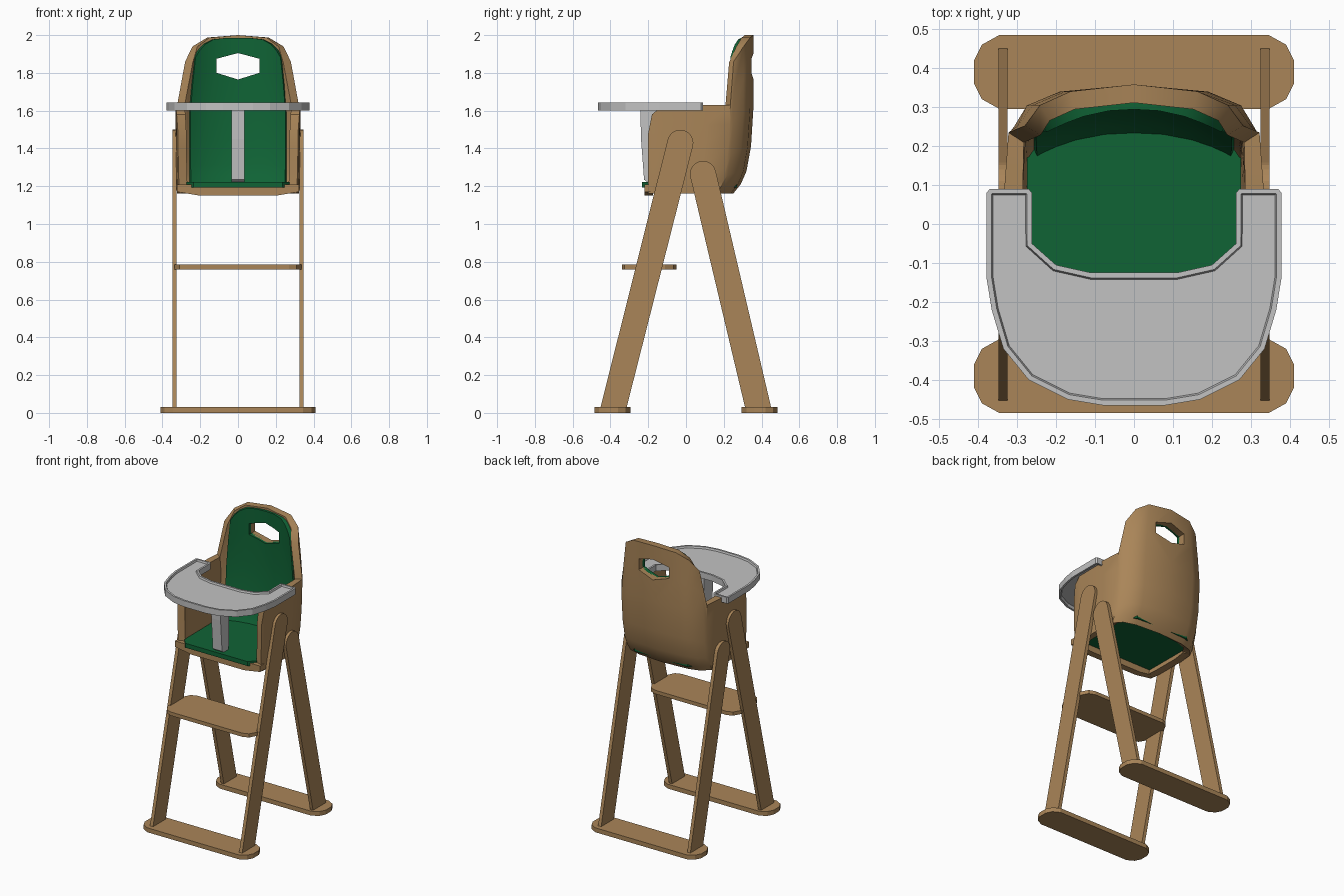
import bpy, bmesh, math

if "Cube" in bpy.data.objects:
    bpy.data.objects.remove(bpy.data.objects["Cube"])


def material(name, rgb):
    m = bpy.data.materials.new(name)
    m.diffuse_color = (*rgb, 1)
    m.use_nodes = True
    m.node_tree.nodes["Principled BSDF"].inputs["Base Color"].default_value = m.diffuse_color
    return m


WOOD = material("wood", (0.40, 0.235, 0.098))
GREEN = material("green_fabric", (0.005, 0.125, 0.036))
GREY = material("grey_plastic", (0.54, 0.54, 0.54))


def finish(name, bm, mat):
    mesh = bpy.data.meshes.new(name)
    bm.to_mesh(mesh)
    bm.free()
    mesh.materials.append(mat)
    ob = bpy.data.objects.new(name, mesh)
    bpy.context.collection.objects.link(ob)
    return ob


def activate(ob):
    bpy.ops.object.select_all(action='DESELECT')
    ob.select_set(True)
    bpy.context.view_layer.objects.active = ob


def prism_bm(pts, axis, lo, hi):
    """Extrude a 2D outline along an axis."""
    place = {'x': lambda a, b, h: (h, a, b),
             'y': lambda a, b, h: (a, h, b),
             'z': lambda a, b, h: (a, b, h)}[axis]
    bm = bmesh.new()
    low = [bm.verts.new(place(a, b, lo)) for a, b in pts]
    top = [bm.verts.new(place(a, b, hi)) for a, b in pts]
    bm.faces.new(low[::-1])
    bm.faces.new(top)
    n = len(pts)
    for i in range(n):
        j = (i + 1) % n
        bm.faces.new((low[i], low[j], top[j], top[i]))
    bmesh.ops.recalc_face_normals(bm, faces=bm.faces[:])
    return bm


def prism(name, pts, axis, lo, hi, mat):
    return finish(name, prism_bm(pts, axis, lo, hi), mat)


def mirrored(half):
    """Close a half outline by mirroring it across x = 0."""
    return half + [(-x, y) for x, y in reversed(half)]


def sheet(name, cols, thick, mat, cutter):
    """Curved sheet from columns of points, thickened inwards and cut."""
    bm = bmesh.new()
    v = [[bm.verts.new(p) for p in c] for c in cols]
    for a, b in zip(v, v[1:]):
        for r in range(len(a) - 1):
            bm.faces.new((a[r], b[r], b[r + 1], a[r + 1]))
    ob = finish(name, bm, mat)
    activate(ob)
    s = ob.modifiers.new("thickness", 'SOLIDIFY')
    s.thickness = thick
    s.offset = -1
    bpy.ops.object.modifier_apply(modifier=s.name)
    b = ob.modifiers.new("hole", 'BOOLEAN')
    b.object = cutter
    b.operation = 'DIFFERENCE'
    b.solver = 'EXACT'
    bpy.ops.object.modifier_apply(modifier=b.name)
    bpy.ops.object.shade_smooth_by_angle(angle=math.radians(40))
    return ob


# Floor bars
for name, s in (("front_foot", -1), ("rear_foot", 1)):
    half = [(0.345, 0.295), (0.39, 0.32), (0.41, 0.36),
            (0.41, 0.42), (0.39, 0.46), (0.345, 0.485)]
    prism(name, mirrored([(x, s * y) for x, y in half]), 'z', 0, 0.03, WOOD)


# Legs: flat planks with rounded tops
def leg(name, yb, yc, zc, r):
    a = math.atan2(zc - 0.02, yc - yb)
    pts = [(yb - r, 0.015), (yb + r, 0.015)]
    for i in range(13):
        t = a - math.pi / 2 + math.pi * i / 12
        pts.append((yc + r * math.cos(t), zc + r * math.sin(t)))
    for side, lo, hi in (("right", 0.325, 0.348), ("left", -0.348, -0.325)):
        prism(f"{name}_{side}", pts, 'x', lo, hi, WOOD)


leg("front_leg", -0.387, -0.03, 1.43, 0.069)
leg("rear_leg", 0.385, 0.09, 1.265, 0.069)

# Footrest
prism("footrest", mirrored([(0.27, -0.34), (0.31, -0.325), (0.335, -0.28),
                            (0.335, -0.11), (0.31, -0.065), (0.27, -0.05)]),
      'z', 0.76, 0.785, WOOD)

# Cutter for the grip hole
cutter = prism("grip_cutter", [(0, 1.765), (0.113, 1.80), (0.113, 1.875),
                               (0, 1.905), (-0.113, 1.875), (-0.113, 1.80)],
               'y', 0.1, 0.6, WOOD)
cutter.hide_render = True

STEPS = (0, 0.06, 0.14, 0.3, 0.55, 0.78, 1)


def inward(z):
    """How far the back curves in towards the bottom."""
    return 0.09 * math.exp(-(z - 1.16) / 0.09) + 0.02 * max(0, 1.6 - z) / 0.45


def taper(z):
    return 1 - 0.4 * max(0, z - 1.63) - 0.25 * inward(z)


# Seat shell: sides and tall back (x, y, top height of each column)
half = [(0.318, -0.20, 1.48), (0.325, -0.18, 1.58), (0.33, -0.13, 1.622),
        (0.332, 0.10, 1.63), (0.322, 0.235, 1.63), (0.308, 0.252, 1.86),
        (0.275, 0.305, 1.94), (0.19, 0.34, 1.987)]
plan = half + [(0, 0.358, 2.0)] + [(-x, y, z) for x, y, z in reversed(half)]
cols = []
for x, y, top in plan:
    col = []
    for t in STEPS:
        z = 1.162 + t * (top - 1.162)
        col.append((x * taper(z), y - inward(z) * max(0, y) / 0.36, z))
    cols.append(col)
sheet("seat_shell", cols, 0.047, WOOD, cutter)

# Back cushion lining the shell
cols = []
for f in (1, 0.92, 0.8, 0.6, 0.3, 0, -0.3, -0.6, -0.8, -0.92, -1):
    top = 1.985 - 0.10 * abs(f) ** 5
    col = []
    for t in STEPS:
        z = 1.20 + t * (top - 1.20)
        y = 0.322 - 0.062 * abs(f) ** 2.3 - 0.9 * inward(z)
        col.append((0.265 * f * taper(z), y, z))
    cols.append(col)
sheet("back_cushion", cols, 0.028, GREEN, cutter)
bpy.data.objects.remove(cutter)

# Seat cushion and wooden front rail
prism("seat_cushion", mirrored([(0.235, -0.232), (0.272, -0.19), (0.275, 0.2),
                                (0.20, 0.27)]), 'z', 1.192, 1.222, GREEN)
prism("front_rail", mirrored([(0.20, 1.15), (0.322, 1.17), (0.322, 1.21),
                              (0.25, 1.21)]), 'y', -0.22, -0.175, WOOD)

# Tray with raised rim and hollow underside
bm = prism_bm(mirrored([(0.08, -0.465), (0.17, -0.45), (0.27, -0.40),
                        (0.335, -0.32), (0.365, -0.22), (0.378, -0.14),
                        (0.378, 0.08), (0.37, 0.09), (0.27, 0.09),
                        (0.262, 0.08), (0.262, -0.05), (0.20, -0.105),
                        (0.11, -0.125)]), 'z', 1.60, 1.642)
bm.faces.ensure_lookup_table()
for face, depth in ((bm.faces[1], -0.012), (bm.faces[0], -0.02)):
    bmesh.ops.inset_region(bm, faces=[face], thickness=0.013)
    bmesh.ops.inset_region(bm, faces=[face], thickness=0.004, depth=depth)
finish("tray", bm, GREY)

# Post under the tray
prism("tray_post", [(-0.242, 1.61), (-0.238, 1.45), (-0.222, 1.235),
                    (-0.205, 1.222), (-0.15, 1.222), (-0.145, 1.61)],
      'x', -0.035, 0.035, GREY)
